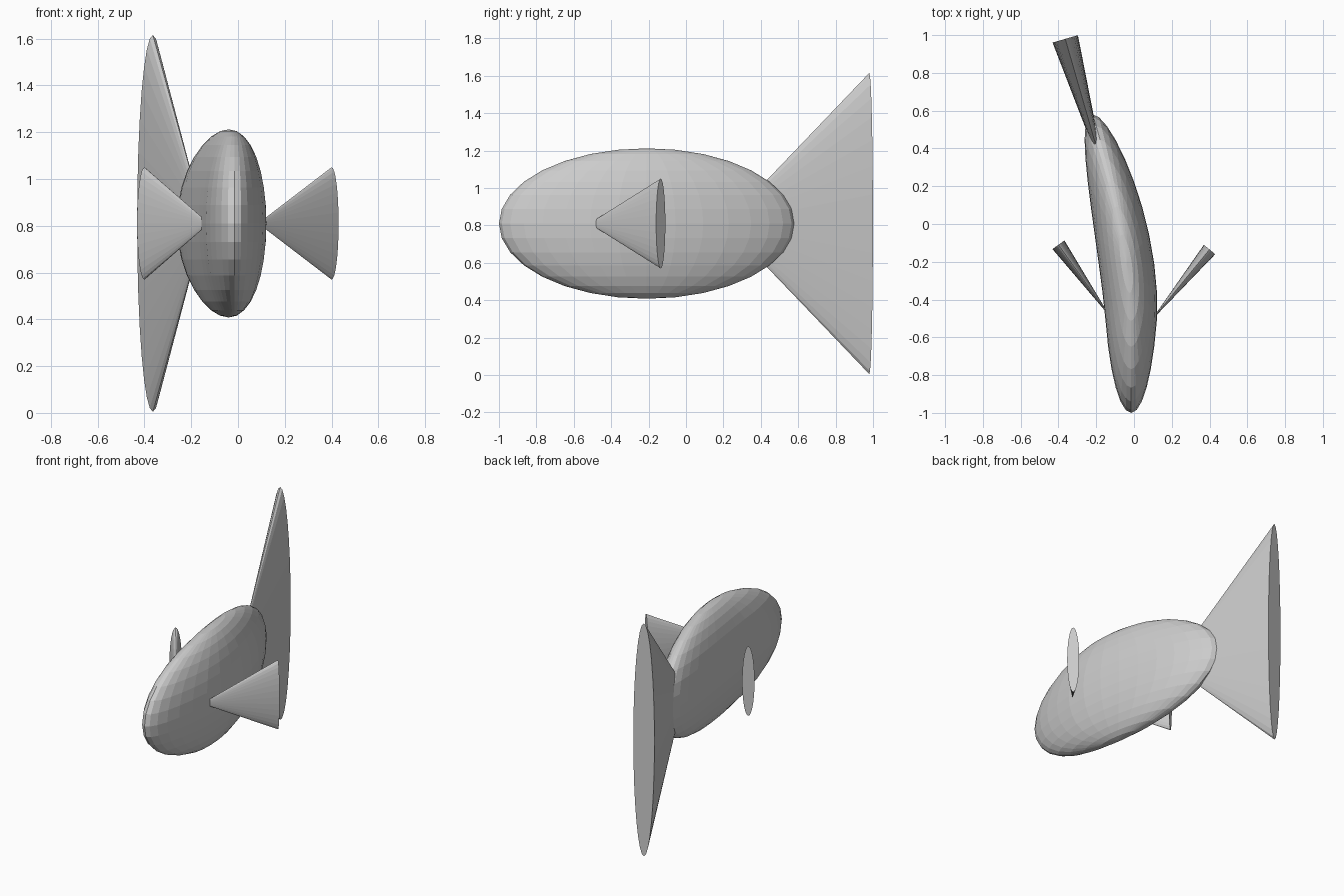
import bpy
import bmesh
from math import hypot
from mathutils import Matrix, Vector

cube = bpy.data.objects.get("Cube")
if cube:
    bpy.data.objects.remove(cube, do_unlink=True)

MID_Z = 0.81

grey = bpy.data.materials.new("plain grey")
grey.use_nodes = True
colour = (0.6, 0.6, 0.6, 1)
grey.diffuse_color = colour
grey.node_tree.nodes["Principled BSDF"].inputs["Base Color"].default_value = colour


def add_object(name, bm):
    mesh = bpy.data.meshes.new(name)
    bm.to_mesh(mesh)
    bm.free()
    mesh.materials.append(grey)
    obj = bpy.data.objects.new(name, mesh)
    bpy.context.collection.objects.link(obj)
    return obj


def add_fin(name, apex, base, half_width, half_height):
    """Flattened cone widening from the apex to the base, seen from above."""
    a, b = Vector((*apex, MID_Z)), Vector((*base, MID_Z))
    axis = (b - a).normalized()
    side = axis.cross(Vector((0, 0, 1)))
    bm = bmesh.new()
    bmesh.ops.create_cone(bm, cap_ends=True, segments=32, radius1=0,
                          radius2=1, depth=(b - a).length)
    # Columns: thickness, height, length
    frame = Matrix((side * half_width, Vector((0, 0, half_height)), axis)).transposed()
    bm.transform(Matrix.Translation((a + b) / 2) @ frame.to_4x4())
    bmesh.ops.remove_doubles(bm, verts=bm.verts, dist=0.0001)
    bmesh.ops.recalc_face_normals(bm, faces=bm.faces)
    return add_object(name, bm)


# Body: flattened ellipsoid whose rear half curves towards the right
bm = bmesh.new()
bmesh.ops.create_uvsphere(bm, u_segments=32, v_segments=16, radius=1)
for v in bm.verts:
    y = v.co.y * 0.79 - 0.21
    bend = 0.18 * max(0, y + 0.5) ** 1.6
    v.co = (v.co.x * 0.147 - 0.015 - bend, y, v.co.z * 0.402 + MID_Z)
add_object("body", bm)

# Tail and side fins
add_fin("tail_fin", (-0.142, 0.21), (-0.364, 0.98), 0.07, 0.805)
add_fin("left_fin", (0.086, -0.517), (0.4, -0.135), 0.039, 0.24)
add_fin("right_fin", (-0.124, -0.494), (-0.4, -0.11), 0.039, 0.24)
